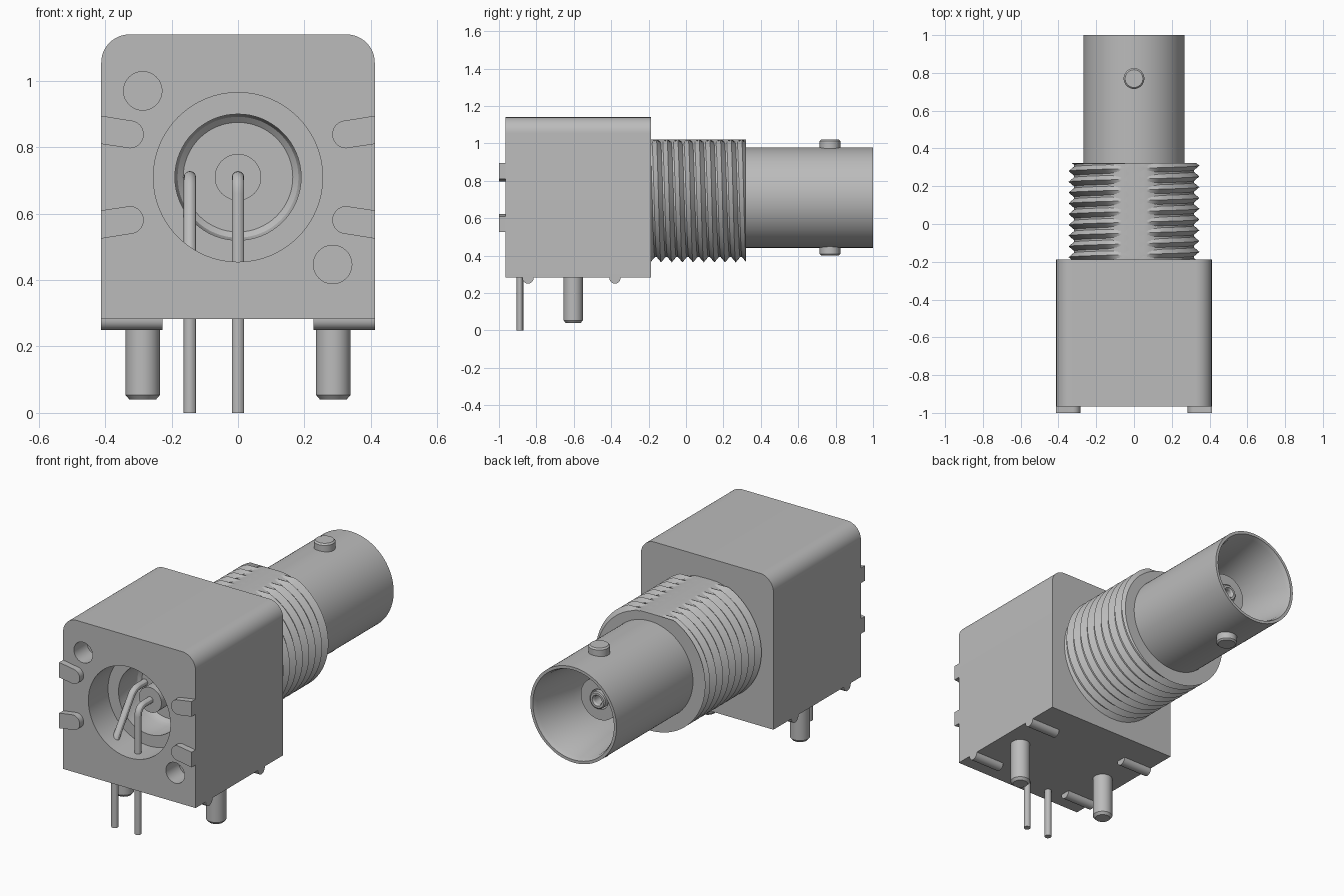
import bpy, bmesh, math
from math import pi, sin, cos
from mathutils import Matrix, Vector

cube = bpy.data.objects.get("Cube")
if cube:
    bpy.data.objects.remove(cube, do_unlink=True)

AXIS_Z = 0.71
metal = bpy.data.materials.new("grey metal")
metal.use_nodes = True
GREY = (0.5, 0.5, 0.5, 1)
metal.diffuse_color = GREY
metal.node_tree.nodes["Principled BSDF"].inputs["Base Color"].default_value = GREY


def finish(name, bm, angle=30):
    """Turn a bmesh into a shaded object."""
    bmesh.ops.remove_doubles(bm, verts=bm.verts, dist=1e-5)
    bmesh.ops.recalc_face_normals(bm, faces=bm.faces)
    mesh = bpy.data.meshes.new(name)
    bm.to_mesh(mesh)
    bm.free()
    mesh.materials.append(metal)
    obj = bpy.data.objects.new(name, mesh)
    bpy.context.collection.objects.link(obj)
    shade(obj, angle)
    return obj


def shade(obj, angle=30):
    bpy.ops.object.select_all(action='DESELECT')
    obj.select_set(True)
    bpy.context.view_layer.objects.active = obj
    bpy.ops.object.shade_smooth_by_angle(angle=math.radians(angle))


def lathe(name, profile, centre=(0, 0, AXIS_Z), axis='Y', steps=64):
    """Revolve (radius, height) points about an axis through centre."""
    bm = bmesh.new()
    vs = [bm.verts.new((r, 0, h)) for r, h in profile]
    es = [bm.edges.new(p) for p in zip(vs, vs[1:])]
    bmesh.ops.spin(bm, geom=vs + es, cent=(0, 0, 0), axis=(0, 0, 1),
                   angle=2 * pi, steps=steps)
    turn = Matrix.Rotation(-pi / 2, 4, 'X') if axis == 'Y' else Matrix()
    bm.transform(Matrix.Translation(centre) @ turn)
    return finish(name, bm)


def prism(name, outline, direction):
    """Extrude a closed outline of 3D points along direction."""
    bm = bmesh.new()
    face = bm.faces.new([bm.verts.new(p) for p in outline])
    ext = bmesh.ops.extrude_face_region(bm, geom=[face], use_keep_orig=True)
    bmesh.ops.translate(bm, vec=direction,
                        verts=[g for g in ext["geom"] if isinstance(g, bmesh.types.BMVert)])
    return finish(name, bm)


def arc(cx, cz, r, a0, a1, n=12):
    return [(cx + r * cos(math.radians(a0 + (a1 - a0) * i / n)),
             cz + r * sin(math.radians(a0 + (a1 - a0) * i / n))) for i in range(n + 1)]


# Housing block with rounded top edges
W, BOTTOM, TOP, FRONT, BACK, R = 0.412, 0.283, 1.14, -0.965, -0.188, 0.085
outline = [(-W, BOTTOM), (W, BOTTOM)]
outline += arc(W - R, TOP - R, R, 0, 90) + arc(R - W, TOP - R, R, 90, 180)
housing = prism("housing", [(x, FRONT, z) for x, z in outline], (0, BACK - FRONT, 0))

# Stepped cavity and two blind holes in the front
cutters = [lathe("cavity_cutter", [(0, -1.1), (0.255, -1.1), (0.255, -0.79), (0.19, -0.79),
                                   (0.19, -0.66), (0.182, -0.635), (0.165, -0.62), (0, -0.62)])]
for x, z in ((-0.287, 0.97), (0.285, 0.447)):
    cutters.append(lathe("hole_cutter", [(0, -1.1), (0.058, -1.1), (0.058, -0.85), (0, -0.85)],
                         (x, 0, z), steps=32))
for cutter in cutters:
    mod = housing.modifiers.new("cut", 'BOOLEAN')
    mod.operation, mod.solver, mod.object = 'DIFFERENCE', 'EXACT', cutter
    bpy.context.view_layer.objects.active = housing
    bpy.ops.object.modifier_apply(modifier=mod.name)
    bpy.data.objects.remove(cutter, do_unlink=True)
shade(housing)

# Contact boss inside the cavity
lathe("contact_boss", [(0, -0.78), (0.07, -0.78), (0.07, -0.6), (0, -0.6)], steps=40)

# Raised tabs on the front face
for side, sx in (("right", -1), ("left", 1)):
    for level, sz in (("upper", 1), ("lower", -1)):
        pts = [(W, 0.185), (0.325, 0.171)] + arc(0.326, 0.129, 0.042, 100, 260) + [(0.325, 0.087), (W, 0.1)]
        prism(f"{level}_{side}_tab", [(sx * x, -1, AXIS_Z + sz * z) for x, z in pts], (0, 0.036, 0))

    # Standoff ribs under the housing
    for place, y in (("front", -0.845), ("rear", -0.38)):
        pts = [(y - 0.03, BOTTOM + 0.002)] + arc(y, 0.28, 0.03, 180, 360) + [(y + 0.03, BOTTOM + 0.002)]
        prism(f"{place}_{side}_rib", [(sx * 0.228, py, pz) for py, pz in pts], (sx * (W - 0.228), 0, 0))

    # Mounting pegs
    lathe(f"{side}_peg", [(0, 0.04), (0.04, 0.04), (0.052, 0.054), (0.052, 0.3), (0, 0.3)],
          (sx * 0.287, -0.603, 0), 'Z', 32)

# Barrel: outer sleeve, lip, tapered bore and floor
lathe("barrel", [(0, -0.2), (0.268, -0.2), (0.268, 1.0), (0.252, 1.0), (0.242, 0.975),
                 (0.21, 0.7), (0.21, 0.55), (0, 0.55)], steps=96)
lathe("insulator", [(0, 0.55), (0.115, 0.55), (0.115, 0.77), (0.055, 0.77), (0.055, 0.6), (0, 0.6)])
lathe("socket_contact", [(0, 0.6), (0.048, 0.6), (0.048, 0.785), (0.042, 0.79), (0.03, 0.79),
                         (0.024, 0.78), (0.024, 0.65), (0, 0.65)], steps=32)

# Locking studs on the barrel
for name, s in (("top_stud", 1), ("bottom_stud", -1)):
    lathe(name, [(0, s * 0.25), (0.055, s * 0.25), (0.055, s * 0.302), (0.047, s * 0.31), (0, s * 0.31)],
          (0, 0.77, AXIS_Z), 'Z', 32)

# Helical thread with a flat along its top
Y0, Y1, PITCH, SEG, CREST, ROOT, FLAT = -0.19, 0.322, 0.057, 128, 0.346, 0.312, 0.312
turns = int((Y1 - Y0) / PITCH) + 3
bm = bmesh.new()
columns = []
for j in range(SEG + 1):
    a = 2 * pi * j / SEG
    column = []
    for k in range(2 * turns):
        r = CREST if k % 2 else ROOT
        y = Y0 + PITCH * (k / 2 - 1 + j / SEG)
        # Trim the tooth where it meets an end plane
        for end in (Y0, Y1):
            over = (Y0 - y) if end == Y0 else (y - Y1)
            if over > 0:
                t = min(over / (PITCH / 2), 1)
                r += ((ROOT if k % 2 else CREST) - r) * t
                y = end
        column.append(bm.verts.new((r * sin(a), y, AXIS_Z + min(r * cos(a), FLAT))))
    columns.append(column)
for c0, c1 in zip(columns, columns[1:]):
    for k in range(2 * turns - 1):
        bm.faces.new((c0[k], c0[k + 1], c1[k + 1], c1[k]))
bmesh.ops.dissolve_degenerate(bm, dist=1e-5, edges=bm.edges)
finish("thread", bm, 25)

# End face of the thread around the barrel
pts = [(0.318 * sin(2 * pi * i / 96), 0.318 * cos(2 * pi * i / 96)) for i in range(96)]
prism("thread_collar", [(x, Y0, AXIS_Z + min(z, FLAT - 0.001)) for x, z in pts], (0, Y1 - Y0 - 0.001, 0))


def wire(name, points, radius, bend):
    """Round wire through points, with rounded bends."""
    pts = [Vector(p) for p in points]
    path = [pts[0]]
    for a, b, c in zip(pts, pts[1:], pts[2:]):
        p, q = b + (a - b).normalized() * bend, b + (c - b).normalized() * bend
        path += [p.lerp(b, t / 6).lerp(b.lerp(q, t / 6), t / 6) for t in range(7)]
    path.append(pts[-1])
    curve = bpy.data.curves.new(name, 'CURVE')
    curve.dimensions, curve.bevel_depth, curve.bevel_resolution = '3D', radius, 4
    curve.use_fill_caps = True
    spline = curve.splines.new('POLY')
    spline.points.add(len(path) - 1)
    for point, co in zip(spline.points, path):
        point.co = (*co, 1)
    curve.materials.append(metal)
    obj = bpy.data.objects.new(name, curve)
    bpy.context.collection.objects.link(obj)
    bpy.ops.object.select_all(action='DESELECT')
    obj.select_set(True)
    bpy.context.view_layer.objects.active = obj
    bpy.ops.object.convert(target='MESH')
    shade(bpy.context.object)


# Solder leads bent into the cavity
wire("signal_lead", [(0, -0.887, 0), (0, -0.887, AXIS_Z), (0, -0.75, AXIS_Z)], 0.0185, 0.05)
wire("ground_lead", [(-0.145, -0.887, 0), (-0.145, -0.887, 0.48), (-0.145, -0.72, AXIS_Z),
                     (-0.145, -0.6, AXIS_Z)], 0.0185, 0.04)
